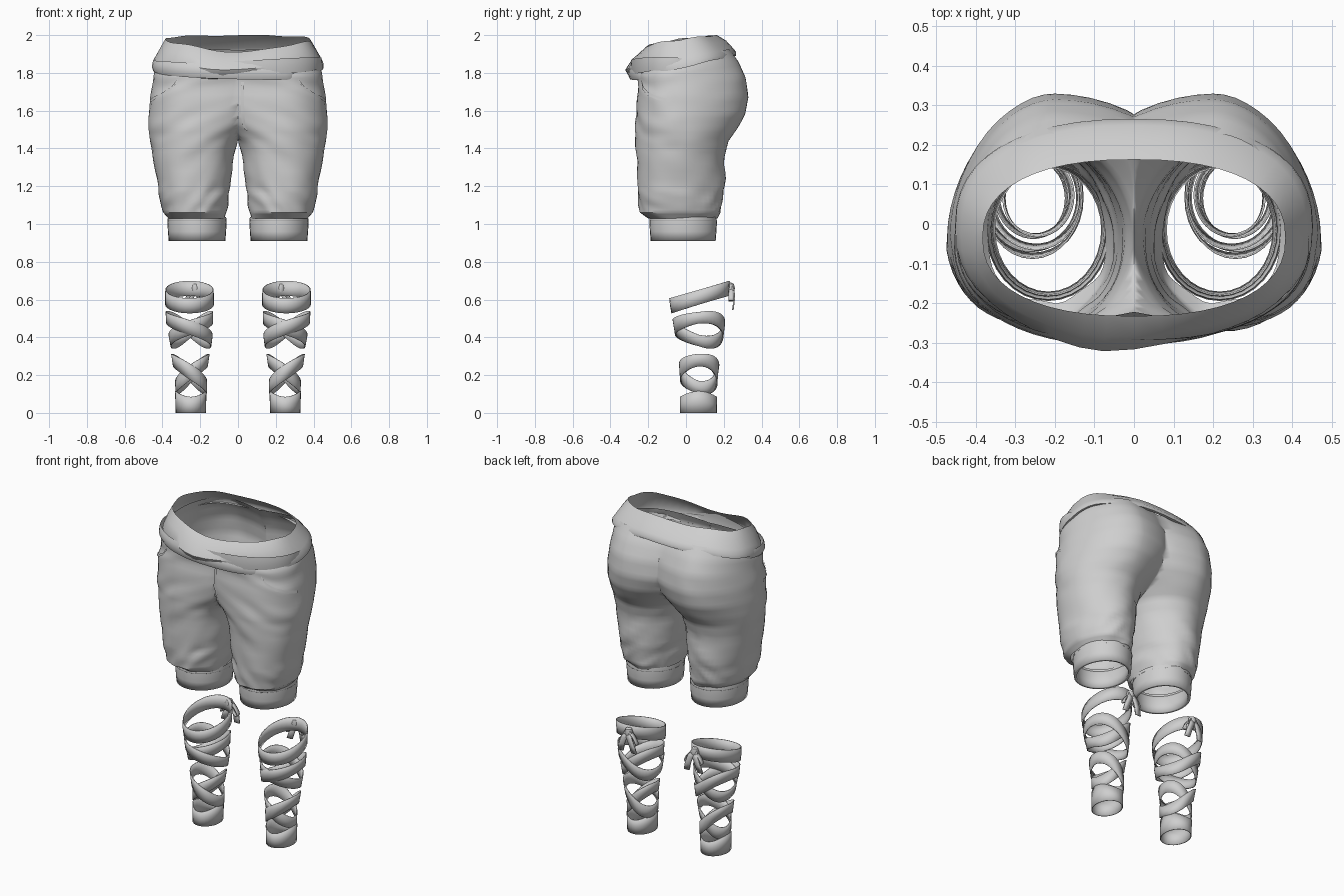
import bpy, bmesh, math
from mathutils import Vector, noise

cube = bpy.data.objects.get("Cube")
if cube:
    bpy.data.objects.remove(cube, do_unlink=True)

cloth = bpy.data.materials.new("grey_cloth")
cloth.use_nodes = True
cloth.diffuse_color = (0.62, 0.62, 0.62, 1)
cloth.node_tree.nodes["Principled BSDF"].inputs["Base Color"].default_value = (0.62, 0.62, 0.62, 1)


def sheet(name, rows, closed=False, thick=0, mirror=True, wrap=None):
    """Skin rows of points (listed top to bottom) into a surface object."""
    bm = bmesh.new()
    vs = [[bm.verts.new(p) for p in row] for row in rows]
    n = len(rows[0])
    for top, low in zip(vs, vs[1:]):
        for c in range(n if closed else n - 1):
            d = (c + 1) % n
            quad = (top[c], low[c], low[d], top[d])
            if any(v.co.x != 0 for v in quad):
                bm.faces.new(quad)
    bmesh.ops.remove_doubles(bm, verts=bm.verts, dist=1e-5)
    me = bpy.data.meshes.new(name)
    bm.to_mesh(me)
    bm.free()
    me.materials.append(cloth)
    ob = bpy.data.objects.new(name, me)
    bpy.context.collection.objects.link(ob)
    if wrap:
        m = ob.modifiers.new("wrap", "SHRINKWRAP")
        m.target, m.offset, m.wrap_mode = wrap, 0.006, "ABOVE_SURFACE"
    if thick:
        ob.modifiers.new("thickness", "SOLIDIFY").thickness = thick
    if mirror:
        ob.modifiers.new("mirror", "MIRROR")
    return ob


def lerp_table(table, z):
    """Interpolate a table whose first column is descending height."""
    for a, b in zip(table, table[1:]):
        if z >= b[0]:
            f = min(1, (a[0] - z) / (a[0] - b[0]))
            return [p + (q - p) * f for p, q in zip(a, b)]
    return table[-1]


def unit(a, p=2.0):
    """Direction on a superellipse; angle 0 is the front, growing to +x."""
    s, c = math.sin(a), math.cos(a)
    return (math.copysign(abs(s) ** (2 / p), s), -math.copysign(abs(c) ** (2 / p), c))


def angles(n):
    return [2 * math.pi * i / n for i in range(n)]


# Trousers: z, centre x, inner radius, outer radius, centre y, front depth, back depth, tilt
TROUSERS = [
    (1.88, .20, .50, .22, -.02, .215, .25, .20),
    (1.82, .20, .47, .24, -.02, .235, .295, .15),
    (1.75, .20, .45, .252, -.03, .225, .345, .08),
    (1.67, .20, .42, .266, -.03, .23, .36, 0),
    (1.58, .21, .37, .262, -.03, .233, .343, 0),
    (1.50, .215, .27, .256, -.025, .243, .293, 0),
    (1.44, .225, .224, .24, -.02, .245, .245, 0),
    (1.36, .235, .213, .217, -.03, .23, .235, 0),
    (1.20, .235, .193, .19, -.03, .225, .235, 0),
    (1.12, .232, .178, .18, -.028, .222, .225, 0),
    (1.06, .23, .166, .167, -.025, .218, .213, 0),
    (1.03, .22, .152, .15, -.015, .18, .18, 0),
]


def trouser_row(z):
    _, cx, rin, rout, cy, front, back, tilt = lerp_table(TROUSERS, z)
    row = []
    for a in angles(52):
        is_back = math.cos(a) < 0
        p, ry = (1.85, back) if is_back else (2.25, front)
        ux, uy = unit(a, p)
        amp = .07 if z < 1.2 else .035
        if is_back and z > 1.35:
            amp = .01
        crease = 1 + amp * noise.noise(Vector((ux * 1.6, uy * 1.6, z * 15 + ux * 2)))
        x = cx + ux * crease * (rout if ux > 0 else rin)
        y = cy + uy * ry * crease
        if x <= 0.0005 and rin > cx:
            x = 0
            y = cy + math.copysign(ry, uy) * (1 - (cx / rin) ** p) ** (1 / p)
        row.append((max(x, 0 if rin > cx else .001), y, z + tilt * y))
    return row


heights = [a[0] + (b[0] - a[0]) * k / 4 for a, b in zip(TROUSERS, TROUSERS[1:]) for k in range(4)]
trousers = sheet("trousers", [trouser_row(z) for z in heights + [1.03]], closed=True)

# Knee cuffs
CUFF = [(1.025, .145), (1.038, .154), (1.01, .157), (.96, .154), (.91, .15)]
sheet("knee_cuff", [[(.217 + r * unit(a)[0], -.015 + (r + .022) * unit(a)[1], z) for a in angles(32)]
                    for z, r in CUFF], closed=True, thick=.016)

# Pocket seams and fly
pocket = [(.32, 1.76), (.35, 1.715), (.39, 1.685), (.43, 1.665), (.46, 1.65)]
sheet("pocket_seam", [[(x, -.03 - .23 * math.sqrt(1 - ((x - .2) / .267) ** 2), z + w)
                       for x, z in pocket] for w in (.008, -.008)], wrap=trousers)
sheet("fly_flap", [[(x, -.26, z) for x in (.012, .03)]
                   for z in (1.75, 1.68, 1.6, 1.52, 1.47)], mirror=False, wrap=trousers)

# Waist sash: half width, centre y, depth, height, tilt, front dip, front bulge
SASH = [(.383, -.035, .198, 1.983, .10, .05, 0),
        (.408, -.03, .245, 1.94, .13, .03, .012),
        (.438, -.022, .272, 1.885, .18, .01, .03),
        (.452, -.01, .276, 1.855, .21, 0, .022),
        (.453, -.004, .27, 1.832, .23, 0, 0),
        (.435, -.004, .25, 1.838, .23, 0, 0)]


def sash_row(w, cy, d, z, tilt, dip, bulge):
    row = []
    for a in angles(48):
        ux, uy = unit(a, 2.35)
        x, y = w * ux, cy + d * uy
        sag = 0
        if uy < 0:
            sag = dip * math.exp(-(x / .25) ** 2)
            y -= bulge * math.exp(-((x + .08) / .16) ** 2)
        row.append((x, y, z + tilt * y - sag + .003 * math.sin(a * 7)))
    return row


sheet("waist_sash", [sash_row(*r) for r in SASH], closed=True, mirror=False)


# Overlapping folds across the front of the sash, their ends tucked under it
def sash_fold(name, start, end, z0, z1, half, bulge):
    rows = []
    for w in (1, .5, -.3, -1):
        row = []
        for i in range(25):
            t = i / 24
            ux, uy = unit(math.radians(start + (end - start) * t), 2.35)
            swell = math.sqrt(max(0, math.sin(math.pi * t)))
            out = -.014 + (.018 + bulge * (1 - .7 * abs(w))) * swell
            h = half * (.3 + .7 * swell)
            row.append(((.45 + out) * ux, -.016 + (.272 + out) * uy, z0 + (z1 - z0) * t + h * w))
        rows.append(row)
    sheet(name, rows, mirror=False)


sash_fold("lower_sash_fold", -100, 42, 1.845, 1.783, .038, .024)
sash_fold("upper_sash_fold", -40, 92, 1.81, 1.86, .04, .006)

# Lower leg wraps: z, centre x, half width, centre y, half depth
SHIN = [(.70, .257, .124, .08, .15), (.60, .257, .128, .067, .155), (.45, .254, .123, .07, .132),
        (.30, .25, .10, .072, .112), (.20, .25, .086, .068, .098), (0, .25, .08, .065, .098)]


def on_shin(a, z, out=0):
    _, cx, rx, cy, ry = lerp_table(SHIN, z)
    ux, uy = unit(a)
    return (cx + (rx + out) * ux, cy + (ry + out) * uy, z)


sheet("ankle_band", [[on_shin(a, h * (.085 + .03 * math.sin(a) ** 2)) for a in angles(28)]
                     for h in (1, .5, 0)], closed=True, thick=.005)
sheet("calf_band", [[on_shin(a, .613 - .046 * math.cos(a) + w, .002) for a in angles(32)]
                    for w in (.04, 0, -.04)], closed=True, thick=.005)


# Pairs of loops tilted opposite ways, crossing at shin and calf
def strap_row(side, height, rise, half, lag, w):
    row = []
    for a in angles(40):
        z = height + .008 * math.cos(a) + side * rise * math.sin(a - lag * math.sin(a))
        row.append(on_shin(a, z + w * half * (1 + .3 * abs(math.cos(a))), .002 * side))
    return row


for name, height, rise, half, lag in (("upper", .443, .066, .03, .4), ("lower", .208, .072, .032, .2)):
    for side, way in ((1, "outward"), (-1, "inward")):
        sheet(f"{name}_{way}_strap", [strap_row(side, height, rise, half, lag, w) for w in (1, 0, -1)],
              closed=True, thick=.005)

# Bow behind each calf: knot, hanging tails and small loops
sheet("bow_knot", [[(.225 + r * unit(a)[0], .235 + r * unit(a)[1], z) for a in angles(10)]
                   for z, r in ((.69, .004), (.683, .018), (.66, .024), (.637, .018), (.63, .004))],
      closed=True)
for s, name in ((-1, "inner_bow"), (1, "outer_bow")):
    sheet(name + "_tail", [[(.225 + s * dx + w, .24 + dy, z) for w in (-.018, .018)]
                           for dx, dy, z in ((0, 0, .67), (.018, .012, .63), (.034, .01, .59), (.046, .004, .545))],
          thick=.008)
    sheet(name + "_loop", [[(.225 + s * (.028 - .028 * math.cos(a)), .24 + w,
                             .66 - .03 * (1 - math.cos(a)) + .018 * math.sin(a)) for a in angles(14)]
                           for w in (.014, -.014)], closed=True, thick=.005)

# Smooth shading with crisp edges
for ob in bpy.context.collection.objects:
    if ob.type == "MESH" and cloth.name in ob.data.materials:
        bpy.ops.object.select_all(action="DESELECT")
        ob.select_set(True)
        bpy.context.view_layer.objects.active = ob
        bpy.ops.object.shade_smooth_by_angle(angle=math.radians(40))
